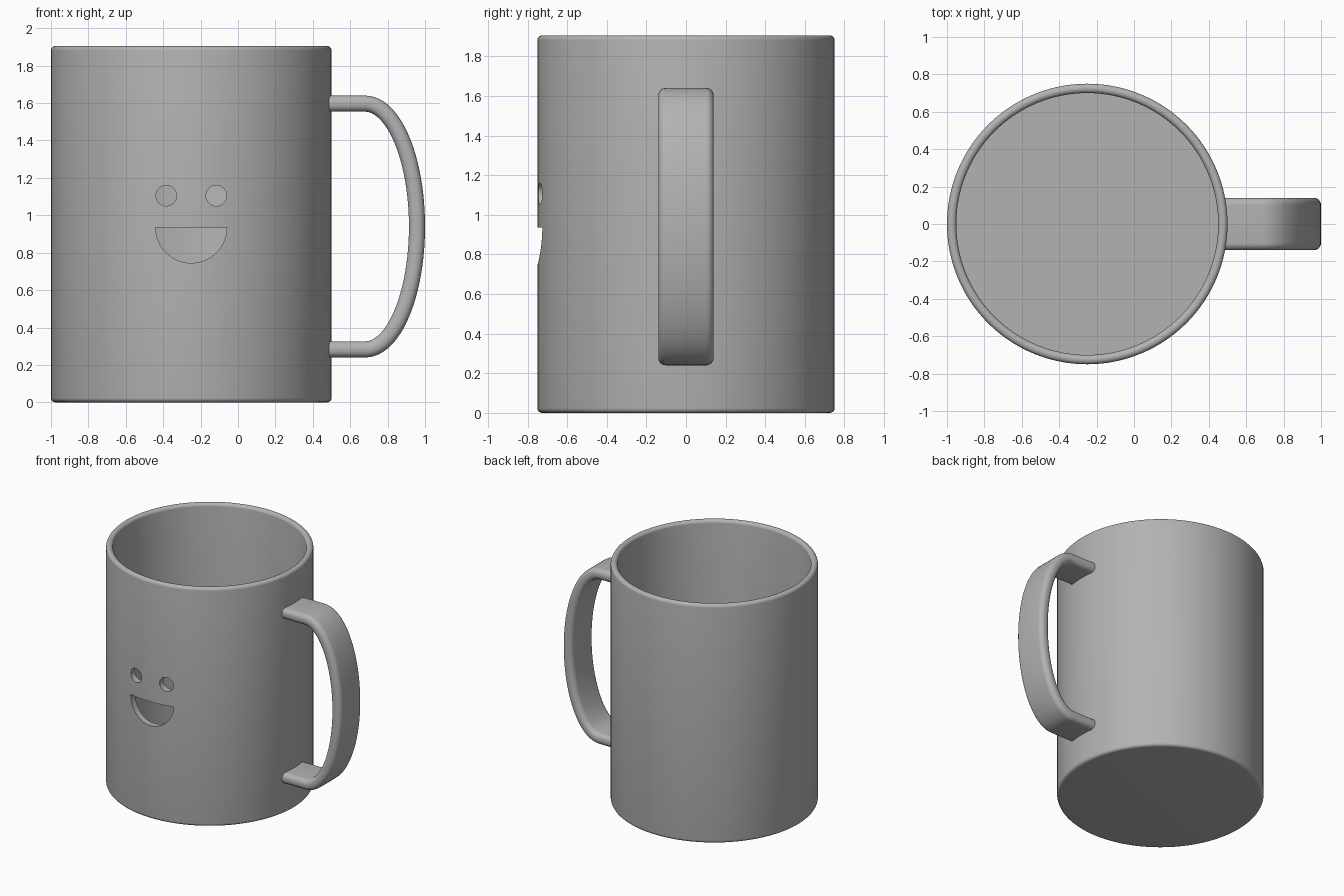
import bpy, bmesh, math
from mathutils import Vector

if "Cube" in bpy.data.objects:
    bpy.data.objects.remove(bpy.data.objects["Cube"], do_unlink=True)

AXIS_X, RADIUS, WALL, HEIGHT = -0.25, 0.75, 0.05, 1.905

clay = bpy.data.materials.new("grey clay")
clay.use_nodes = True
grey = (0.45, 0.45, 0.45, 1)
clay.diffuse_color = grey
clay.node_tree.nodes["Principled BSDF"].inputs["Base Color"].default_value = grey


def make_object(name, bm):
    bmesh.ops.recalc_face_normals(bm, faces=bm.faces)
    mesh = bpy.data.meshes.new(name)
    bm.to_mesh(mesh)
    bm.free()
    mesh.materials.append(clay)
    obj = bpy.data.objects.new(name, mesh)
    bpy.context.collection.objects.link(obj)
    return obj


def activate(obj):
    bpy.ops.object.select_all(action="DESELECT")
    obj.select_set(True)
    bpy.context.view_layer.objects.active = obj


def arc(cx, cy, rx, ry, start, end, steps):
    angles = [math.radians(start + (end - start) * i / steps) for i in range(steps + 1)]
    return [(cx + rx * math.cos(a), cy + ry * math.sin(a)) for a in angles]


# Mug body: one wall profile turned around the axis
def mug_body():
    r = 0.024
    inner = RADIUS - WALL
    profile = [(0, 0)]
    profile += arc(RADIUS - r, r, r, r, -90, 0, 5)
    profile += arc(RADIUS - r, HEIGHT - r, r, r, 0, 90, 5)
    profile += arc(inner + r, HEIGHT - r, r, r, 90, 180, 5)
    profile += [(inner, WALL), (0, WALL)]
    bm = bmesh.new()
    verts = [bm.verts.new((AXIS_X + x, 0, z)) for x, z in profile]
    edges = [bm.edges.new(pair) for pair in zip(verts, verts[1:])]
    bmesh.ops.spin(bm, geom=verts + edges, cent=(AXIS_X, 0, 0), axis=(0, 0, 1),
                   angle=math.tau, steps=128, use_merge=False)
    bmesh.ops.remove_doubles(bm, verts=bm.verts, dist=0.0005)
    return make_object("mug_body", bm)


# Face openings: outlines pushed through the front wall
def cutter(name, outline):
    bm = bmesh.new()
    face = bm.faces.new([bm.verts.new((x, -0.9, z)) for x, z in outline])
    new = bmesh.ops.extrude_face_region(bm, geom=[face])["geom"]
    moved = [v for v in new if isinstance(v, bmesh.types.BMVert)]
    bmesh.ops.translate(bm, verts=moved, vec=(0, 0.5, 0))
    obj = make_object(name, bm)
    obj.hide_render = True
    return obj


# Handle: rounded strap section swept along straight ends and a half ellipse
def handle():
    mid_z, reach, rise, bend_x = 0.94, 0.277, 0.657, 0.68
    path = [(0.465, mid_z + rise)] + arc(bend_x, mid_z, reach, rise, 90, -90, 48)
    path.append((0.465, mid_z - rise))
    points = [Vector((x, 0, z)) for x, z in path]
    half_w, half_t, r = 0.14, 0.043, 0.038
    section = []
    for sx, sy, start in ((1, 1, 0), (-1, 1, 90), (-1, -1, 180), (1, -1, 270)):
        section += arc(sx * (half_w - r), sy * (half_t - r), r, r, start, start + 90, 6)
    bm = bmesh.new()
    rings = []
    for i, p in enumerate(points):
        along = points[min(i + 1, len(points) - 1)] - points[max(i - 1, 0)]
        if i == 1 or i == len(points) - 2:
            along = Vector((1 if i == 1 else -1, 0, 0))
        out = Vector((-along.z, 0, along.x)).normalized()
        rings.append([bm.verts.new(p + out * t + Vector((0, w, 0))) for w, t in section])
    n = len(section)
    for a, b in zip(rings, rings[1:]):
        for i in range(n):
            bm.faces.new((a[i], a[(i + 1) % n], b[(i + 1) % n], b[i]))
    bm.faces.new(rings[0])
    bm.faces.new(rings[-1])
    return make_object("handle", bm)


body = mug_body()
cutters = [cutter("mouth_cutter", arc(AXIS_X, 0.935, 0.19, 0.19, 180, 360, 32))]
for side, sign in (("left", 1), ("right", -1)):
    outline = arc(AXIS_X + sign * 0.134, 1.105, 0.055, 0.055, 0, 360, 32)[:-1]
    cutters.append(cutter(side + "_eye_cutter", outline))

activate(body)
for c in cutters:
    mod = body.modifiers.new(c.name, "BOOLEAN")
    mod.operation = "DIFFERENCE"
    mod.solver = "EXACT"
    mod.object = c
    bpy.ops.object.modifier_apply(modifier=mod.name)
for c in cutters:
    bpy.data.objects.remove(c, do_unlink=True)

for obj in (body, handle()):
    activate(obj)
    bpy.ops.object.shade_smooth_by_angle(angle=math.radians(30))
